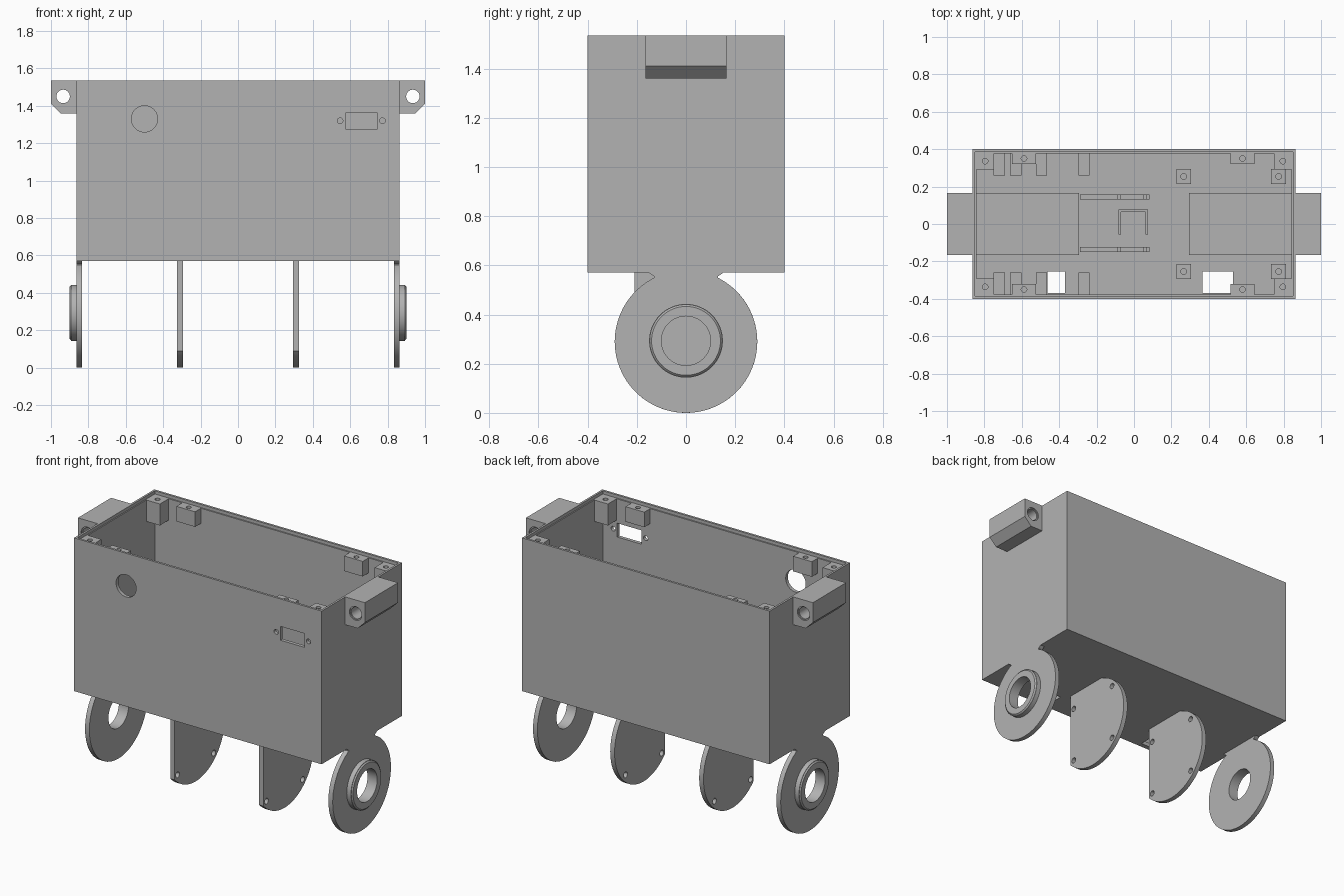
import bpy, bmesh, math
from mathutils import Matrix, Vector

old = bpy.data.objects.get("Cube")
if old:
    bpy.data.objects.remove(old, do_unlink=True)

grey = bpy.data.materials.new("plain grey")
grey.use_nodes = True
grey.diffuse_color = (0.45, 0.45, 0.45, 1)
grey.node_tree.nodes["Principled BSDF"].inputs["Base Color"].default_value = grey.diffuse_color


def finish(name, bm):
    bmesh.ops.recalc_face_normals(bm, faces=bm.faces)
    mesh = bpy.data.meshes.new(name)
    bm.to_mesh(mesh)
    bm.free()
    mesh.materials.append(grey)
    obj = bpy.data.objects.new(name, mesh)
    bpy.context.collection.objects.link(obj)
    return obj


def box(name, x0, x1, y0, y1, z0, z1):
    bm = bmesh.new()
    size = Matrix.Diagonal((x1 - x0, y1 - y0, z1 - z0, 1))
    middle = Matrix.Translation(((x0 + x1) / 2, (y0 + y1) / 2, (z0 + z1) / 2))
    bmesh.ops.create_cube(bm, size=1, matrix=middle @ size)
    return finish(name, bm)


def rod(name, axis, centre, r, length, r2=None):
    bm = bmesh.new()
    turn = Vector((0, 0, 1)).rotation_difference(Vector(axis)).to_matrix().to_4x4()
    bmesh.ops.create_cone(bm, cap_ends=True, segments=64, radius1=r,
                          radius2=r if r2 is None else r2, depth=length,
                          matrix=Matrix.Translation(centre) @ turn)
    return finish(name, bm)


def prism(name, points, offset):
    # Extrude a closed outline of 3D points along an offset
    bm = bmesh.new()
    face = bm.faces.new([bm.verts.new(p) for p in points])
    new = bmesh.ops.extrude_face_region(bm, geom=[face])["geom"]
    bmesh.ops.translate(bm, vec=offset, verts=[v for v in new if isinstance(v, bmesh.types.BMVert)])
    return finish(name, bm)


def combine(obj, others, operation="DIFFERENCE"):
    for other in others:
        mod = obj.modifiers.new("cut", "BOOLEAN")
        mod.operation = operation
        mod.solver = "EXACT"
        mod.object = other
        bpy.context.view_layer.objects.active = obj
        bpy.ops.object.modifier_apply(modifier=mod.name)
        bpy.data.objects.remove(other, do_unlink=True)


X, Y, Z = (1, 0, 0), (0, 1, 0), (0, 0, 1)
BASE, TOP, FLOOR = 0.57, 1.535, 0.595
HUB, R = 0.29, 0.29

# Open housing with a shallow lip, front openings and two floor slots
housing = box("housing", -0.863, 0.863, -0.4, 0.4, BASE, TOP)
combine(housing, [
    box("cavity", -0.843, 0.843, -0.378, 0.378, FLOOR, TOP + 0.1),
    box("lip", -0.85, 0.85, -0.386, 0.386, TOP - 0.02, TOP + 0.1),
    rod("button_hole", Y, (-0.5, -0.4, 1.33), 0.07, 0.1),
    box("socket_hole", 0.575, 0.745, -0.45, -0.35, 1.275, 1.362),
    rod("screw_hole", Y, (0.546, -0.4, 1.32), 0.015, 0.1),
    rod("screw_hole", Y, (0.772, -0.4, 1.32), 0.015, 0.1),
    box("slot", -0.463, -0.37, -0.37, -0.255, 0.5, 0.7),
    box("slot", 0.365, 0.53, -0.37, -0.255, 0.5, 0.7),
])


def post(name, x, y, w, d, z0, z1):
    obj = box(name, x - w / 2, x + w / 2, y - d / 2, y + d / 2, z0, z1)
    combine(obj, [rod("bore", Z, (x, y, z1), 0.015, 0.1)])


for sx, side in ((-1, "right"), (1, "left")):
    # Side lug with a chamfered corner and a cross hole
    outline = [(0.86, TOP), (1.0, TOP), (1.0, 1.41), (0.95, 1.36), (0.86, 1.36)]
    lug = prism(side + "_lug", [(sx * x, -0.165, z) for x, z in outline], (0, 0.33, 0))
    hole = (sx * 0.935, 0, 1.45)
    combine(lug, [rod("bore", Y, hole, 0.036, 0.5)])
    combine(lug, [rod("chamfer", Y, (hole[0], s * 0.165, 1.45), 0.043, 0.016) for s in (-1, 1)])

    # Outer bearing disc with neck and raised collar
    disc = rod(side + "_disc", X, (sx * 0.848, 0, HUB), R, 0.03)
    neck = [(-0.16, 0.58), (-0.145, 0.565), (-0.13, 0.555), (-0.13, 0.5),
            (0.13, 0.5), (0.13, 0.555), (0.145, 0.565), (0.16, 0.58)]
    collar = rod("collar", X, (sx * 0.87, 0, HUB + 0.003), 0.15, 0.045)
    rim = rod("rim", (sx, 0, 0), (sx * 0.895, 0, HUB + 0.003), 0.15, 0.01, 0.14)
    combine(disc, [prism("neck", [(sx * 0.833, y, z) for y, z in neck], (sx * 0.03, 0, 0)),
                   collar, rim], "UNION")
    combine(disc, [rod("bore", X, (sx * 0.86, 0, HUB + 0.003), 0.1, 0.3)])

    # Inner mounting plate: straight at the front, round at the back
    low, high = -math.acos(-0.21 / R), math.asin((BASE + 0.01 - HUB) / R) if R > 0.29 else 1.31
    arc = [low + (high - low) * i / 48 for i in range(49)]
    outline = [(R * math.cos(a), HUB + R * math.sin(a)) for a in arc]
    outline += [(0.075, 0.58), (-0.21, 0.58)]
    plate = prism(side + "_plate", [(sx * 0.295, y, z) for y, z in outline], (sx * 0.03, 0, 0))
    combine(plate, [rod("bore", X, (sx * 0.31, y, HUB + z), 0.018, 0.2)
                    for y in (-0.18, 0.18) for z in (-0.18, 0.18)])

    # Raised floor pad above each wheel bay
    box(side + "_floor_pad", *sorted((sx * 0.293, sx * 0.845)), -0.165, 0.165, FLOOR - 0.01, FLOOR + 0.04)

    # Lid posts at the corners and along the long walls
    for sy, end in ((-1, "front"), (1, "back")):
        post(f"{side}_{end}_corner_post", sx * 0.796, sy * 0.336, 0.096, 0.09, 1.38, TOP - 0.02)
        post(f"{side}_{end}_wall_post", 0.58 if sx > 0 else -0.588, sy * 0.35, 0.13, 0.06, 1.42, TOP - 0.02)

for sy, end in ((-1, "front"), (1, "back")):
    # Board standoffs
    for x in (0.266, 0.773):
        post(end + "_standoff", x, sy * 0.254, 0.08, 0.08, FLOOR - 0.01, FLOOR + 0.09)
    # Holding ribs along the wall
    for x in (-0.72, -0.632, -0.494, -0.267):
        box(end + "_rib", x - 0.03, x + 0.03, *sorted((sy * 0.26, sy * 0.38)), FLOOR - 0.01, FLOOR + 0.08)
    # Centre rails
    y = 0.145 if sy > 0 else -0.137
    box(end + "_rail", -0.29, 0.082, y - 0.014, y + 0.014, FLOOR - 0.01, FLOOR + 0.05)
    for x in (-0.08, 0.06):
        box(end + "_rail_tab", x - 0.008, x + 0.008, y - 0.014, y + 0.014, FLOOR + 0.04, FLOOR + 0.07)

# Centre U-shaped bracket
bracket = [(-0.083, -0.055), (-0.083, 0.078), (0.075, 0.078), (0.075, -0.055),
           (0.062, -0.055), (0.062, 0.065), (-0.07, 0.065), (-0.07, -0.055)]
prism("centre_bracket", [(x, y, FLOOR - 0.01) for x, y in bracket], (0, 0, 0.08))

# Smooth the round surfaces, keep the edges crisp
bpy.ops.object.select_all(action="DESELECT")
for obj in bpy.context.collection.objects:
    if obj.type == "MESH" and grey.name in obj.data.materials:
        obj.select_set(True)
        bpy.context.view_layer.objects.active = obj
bpy.ops.object.shade_smooth_by_angle(angle=math.radians(30))
